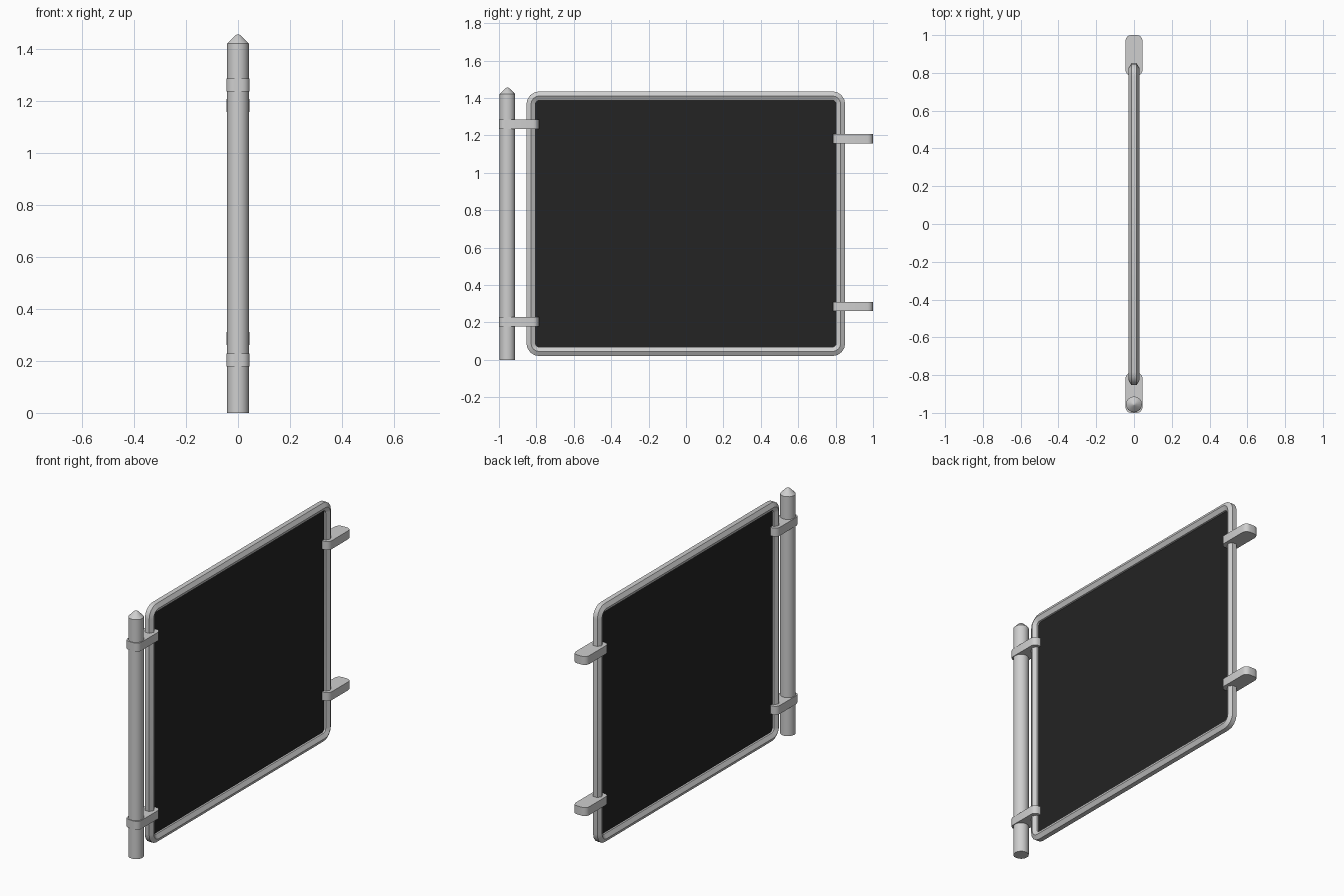
import bpy, bmesh, math

if "Cube" in bpy.data.objects:
    bpy.data.objects.remove(bpy.data.objects["Cube"])


def material(name, col):
    m = bpy.data.materials.new(name)
    m.diffuse_color = (*col, 1)
    m.use_nodes = True
    m.node_tree.nodes["Principled BSDF"].inputs["Base Color"].default_value = m.diffuse_color
    return m


METAL = material("galvanised grey", (0.62, 0.62, 0.62))
MESH = material("dark mesh", (0.017, 0.017, 0.017))


def finish(name, bm, mat, smooth=None):
    bmesh.ops.recalc_face_normals(bm, faces=bm.faces)
    me = bpy.data.meshes.new(name)
    bm.to_mesh(me)
    bm.free()
    ob = bpy.data.objects.new(name, me)
    bpy.context.collection.objects.link(ob)
    me.materials.append(mat)
    if smooth:
        bpy.ops.object.select_all(action='DESELECT')
        ob.select_set(True)
        bpy.context.view_layer.objects.active = ob
        bpy.ops.object.shade_smooth_by_angle(angle=math.radians(smooth))
    return ob


def rounded_rect(a0, a1, b0, b1, r, n):
    """Points and outward directions around a rounded rectangle."""
    pts = []
    corners = [(a1 - r, b1 - r), (a0 + r, b1 - r), (a0 + r, b0 + r), (a1 - r, b0 + r)]
    for k, (a, b) in enumerate(corners):
        for i in range(n + 1):
            t = math.pi / 2 * (k + i / n)
            c, s = math.cos(t), math.sin(t)
            pts.append((a + r * c, b + r * s, c, s))
    return pts


def loft(bm, rings, closed=False, caps=True):
    vs = [[bm.verts.new(p) for p in ring] for ring in rings]
    m, n = len(vs), len(vs[0])
    for i in range(m if closed else m - 1):
        a, b = vs[i], vs[(i + 1) % m]
        for j in range(n):
            k = (j + 1) % n
            bm.faces.new((a[j], a[k], b[k], b[j]))
    if caps and not closed:
        bm.faces.new(vs[0])
        bm.faces.new(vs[-1])


# post with blunt conical cap
bm = bmesh.new()
N = 16
loft(bm, [[(r * math.cos(2 * math.pi * j / N), -0.955 + r * math.sin(2 * math.pi * j / N), z)
           for j in range(N)]
          for r, z in ((0.042, 0), (0.042, 1.42), (0.012, 1.45), (0.004, 1.455))])
finish("post", bm, METAL, 30)

# panel frame: hexagonal tube swept round a rounded rectangle
bm = bmesh.new()
R = 0.028
hexagon = [(R * math.cos(math.pi / 3 * j), R * math.sin(math.pi / 3 * j)) for j in range(6)]
path = rounded_rect(-0.829, 0.827, 0.044, 1.411, 0.045, 4)
loft(bm, [[(x, y + o * dy, z + o * dz) for x, o in hexagon] for y, z, dy, dz in path], closed=True)
finish("panel_frame", bm, METAL, 30)

# mesh infill, edges hidden inside the frame tube
bm = bmesh.new()
infill = rounded_rect(-0.82, 0.818, 0.053, 1.402, 0.04, 4)
loft(bm, [[(x, p[0], p[1]) for p in infill] for x in (-0.003, 0.003)])
finish("mesh_infill", bm, MESH)

# brackets: two clasp the post, two reach out for the next post
for name, y0, y1, zs in (("post_clamp", -1.0, -0.787, (0.203, 1.26)),
                         ("latch_bracket", 0.785, 1.0, (0.285, 1.181))):
    for z in zs:
        bm = bmesh.new()
        outline = rounded_rect(-0.045, 0.045, y0, y1, 0.03, 4)
        loft(bm, [[(p[0], p[1], z + d) for p in outline] for d in (-0.025, 0.025)])
        finish(name, bm, METAL, 30)
